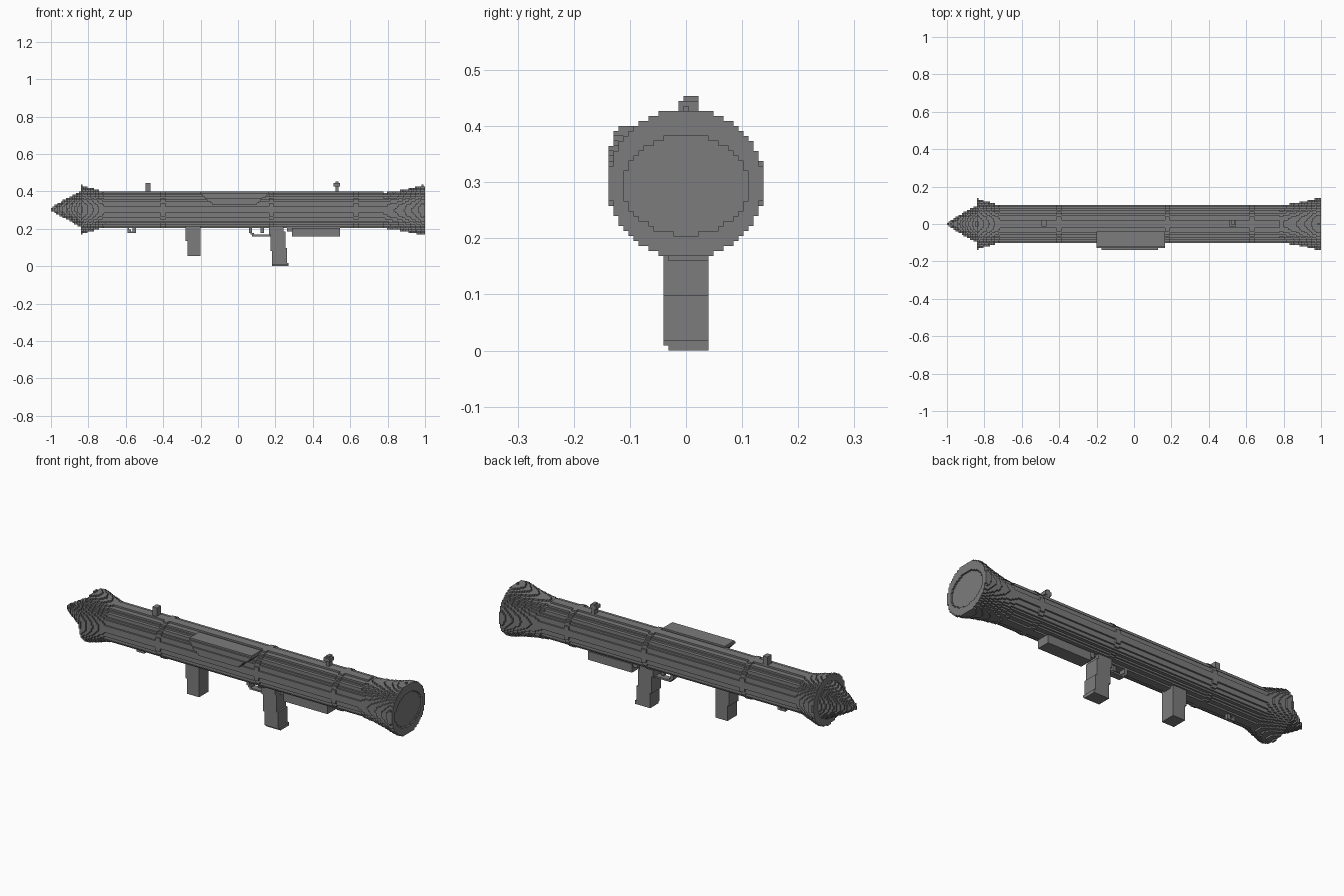
import bpy
import bmesh
import math

cube = bpy.data.objects.get("Cube")
if cube:
    bpy.data.objects.remove(cube, do_unlink=True)

V = 2 / 225                      # block size
Y0 = -15.5 * V                   # grid origin across the width
AXIS_Z = 0.302
TUBE_R = 0.1

grey = bpy.data.materials.new("dull_grey")
grey.use_nodes = True
grey.diffuse_color = (0.2, 0.2, 0.2, 1)
grey.node_tree.nodes["Principled BSDF"].inputs["Base Color"].default_value = (0.2, 0.2, 0.2, 1)
grey.node_tree.nodes["Principled BSDF"].inputs["Roughness"].default_value = 0.8

# Corner offsets of each block side, keyed by its direction
SIDES = {
    (1, 0, 0): ((1, 0, 0), (1, 1, 0), (1, 1, 1), (1, 0, 1)),
    (-1, 0, 0): ((0, 0, 0), (0, 0, 1), (0, 1, 1), (0, 1, 0)),
    (0, 1, 0): ((0, 1, 0), (0, 1, 1), (1, 1, 1), (1, 1, 0)),
    (0, -1, 0): ((0, 0, 0), (1, 0, 0), (1, 0, 1), (0, 0, 1)),
    (0, 0, 1): ((0, 0, 1), (1, 0, 1), (1, 1, 1), (0, 1, 1)),
    (0, 0, -1): ((0, 0, 0), (0, 1, 0), (1, 1, 0), (1, 0, 0)),
}


def block_part(name, lo, hi, inside):
    """Fill a shape with grid blocks and keep only its outer faces."""
    def span(axis, origin):
        return range(math.floor((lo[axis] - origin) / V), math.ceil((hi[axis] - origin) / V) + 1)

    filled = set()
    for i in span(0, -1):
        for j in span(1, Y0):
            for k in span(2, 0):
                x, y, z = -1 + (i + 0.5) * V, Y0 + (j + 0.5) * V, (k + 0.5) * V
                if all(a <= c <= b for a, c, b in zip(lo, (x, y, z), hi)) and inside(x, y, z):
                    filled.add((i, j, k))
    bm = bmesh.new()
    corners = {}

    def corner(p):
        if p not in corners:
            corners[p] = bm.verts.new((-1 + p[0] * V, Y0 + p[1] * V, p[2] * V))
        return corners[p]

    for b in sorted(filled):
        for d, quad in SIDES.items():
            if tuple(map(sum, zip(b, d))) not in filled:
                bm.faces.new([corner(tuple(map(sum, zip(b, q)))) for q in quad])
    mesh = bpy.data.meshes.new(name)
    bm.to_mesh(mesh)
    bm.free()
    mesh.materials.append(grey)
    obj = bpy.data.objects.new(name, mesh)
    bpy.context.collection.objects.link(obj)
    return obj


def radial(y, z, axis=AXIS_Z):
    return math.hypot(y, (z - axis) / 0.96)


def outside_tube(y, z):
    return radial(y, z) > TUBE_R


def turned(name, profile, axis=AXIS_Z, keep=lambda x, y, z: True):
    """Turned shape along x from (x, radius) points."""
    def inside(x, y, z):
        for (xa, ra), (xb, rb) in zip(profile, profile[1:]):
            if xa <= x < xb:
                r = ra + (rb - ra) * (x - xa) / (xb - xa)
                return radial(y, z, axis) <= r and keep(x, y, z)
        return False
    r = max(p[1] for p in profile)
    return block_part(name, (profile[0][0], -r, axis - r), (profile[-1][0], r, axis + r), inside)


def box(name, lo, hi, keep=lambda x, y, z: True):
    return block_part(name, lo, hi, lambda x, y, z: outside_tube(y, z) and keep(x, y, z))


# Main tube, with flared muzzle and bell-shaped rear
turned("muzzle_flare", [(-0.836, 0.135), (-0.80, 0.124), (-0.74, 0.106), (-0.71, TUBE_R)])
turned("main_tube", [(-0.71, TUBE_R), (0.78, TUBE_R)])
turned("rear_bell", [(0.78, TUBE_R), (0.86, 0.110), (0.93, 0.124), (0.985, 0.139), (1.0, 0.138)], 0.298,
       lambda x, y, z: x < 0.99 or (y / 0.112) ** 2 + ((z - 0.295) / 0.088) ** 2 > 1)

# Warhead tip
turned("nose_cone", [(-1.0, 0.006), (-0.94, 0.045), (-0.88, 0.077), (-0.836, 0.1)], 0.305)

# Thin clamp bands around the tube
for n, x in enumerate((-0.40, 0.18, 0.63)):
    turned(f"clamp_band_{n + 1}", [(x - 0.014, 0.105), (x + 0.014, 0.105)],
           keep=lambda x, y, z: outside_tube(y, z))

# Side housing with slanted ends and a leaning outer face
box("side_housing", (-0.2, -0.14, 0.325), (0.16, -0.04, 0.397),
    lambda x, y, z: abs(x + 0.02) < 0.11 + (z - 0.325) * 1.2
    and y > -0.14 + max(0, z - 0.352) * 0.42)

# Sights on top of the tube
box("front_sight", (-0.496, -0.012, 0.38), (-0.464, 0.025, 0.445))
box("rear_sight_post", (0.518, 0.0, 0.38), (0.542, 0.018, 0.453))
box("rear_sight_cap", (0.509, -0.012, 0.428), (0.545, 0.026, 0.444))

# Front grip with a slightly narrower lower half
box("front_grip", (-0.284, -0.037, 0.053), (-0.204, 0.044, 0.23),
    lambda x, y, z: x > -0.275 or z > 0.135)

# Rear grip raked backward, with a smaller foot
box("rear_grip", (0.16, -0.037, 0.0), (0.272, 0.044, 0.23),
    lambda x, y, z: abs(x - 0.228 + (z * 0.11)) < 0.041 and (z > 0.009 or -0.03 < y < 0.036))

# Trigger guard loop and trigger
box("trigger_guard", (0.056, -0.014, 0.158), (0.172, 0.018, 0.222),
    lambda x, y, z: z < 0.168 and x > 0.076 or 0 < x - 0.056 - max(0, 0.186 - z) < 0.016)
box("trigger", (0.122, -0.006, 0.176), (0.14, 0.01, 0.222))

# Under-barrel battery box with its front mount
box("battery_box", (0.29, -0.03, 0.158), (0.546, 0.037, 0.202))
box("battery_mount", (0.262, -0.02, 0.183), (0.33, 0.027, 0.215))
box("battery_rear_mount", (0.48, -0.02, 0.2), (0.53, 0.027, 0.222))

# Sling ring below the front of the tube
block_part("sling_ring", (-0.6, -0.008, 0.17), (-0.54, 0.012, 0.222),
           lambda x, y, z: 0.009 < math.hypot(x + 0.569, z - 0.199) < 0.025 and outside_tube(y, z))
